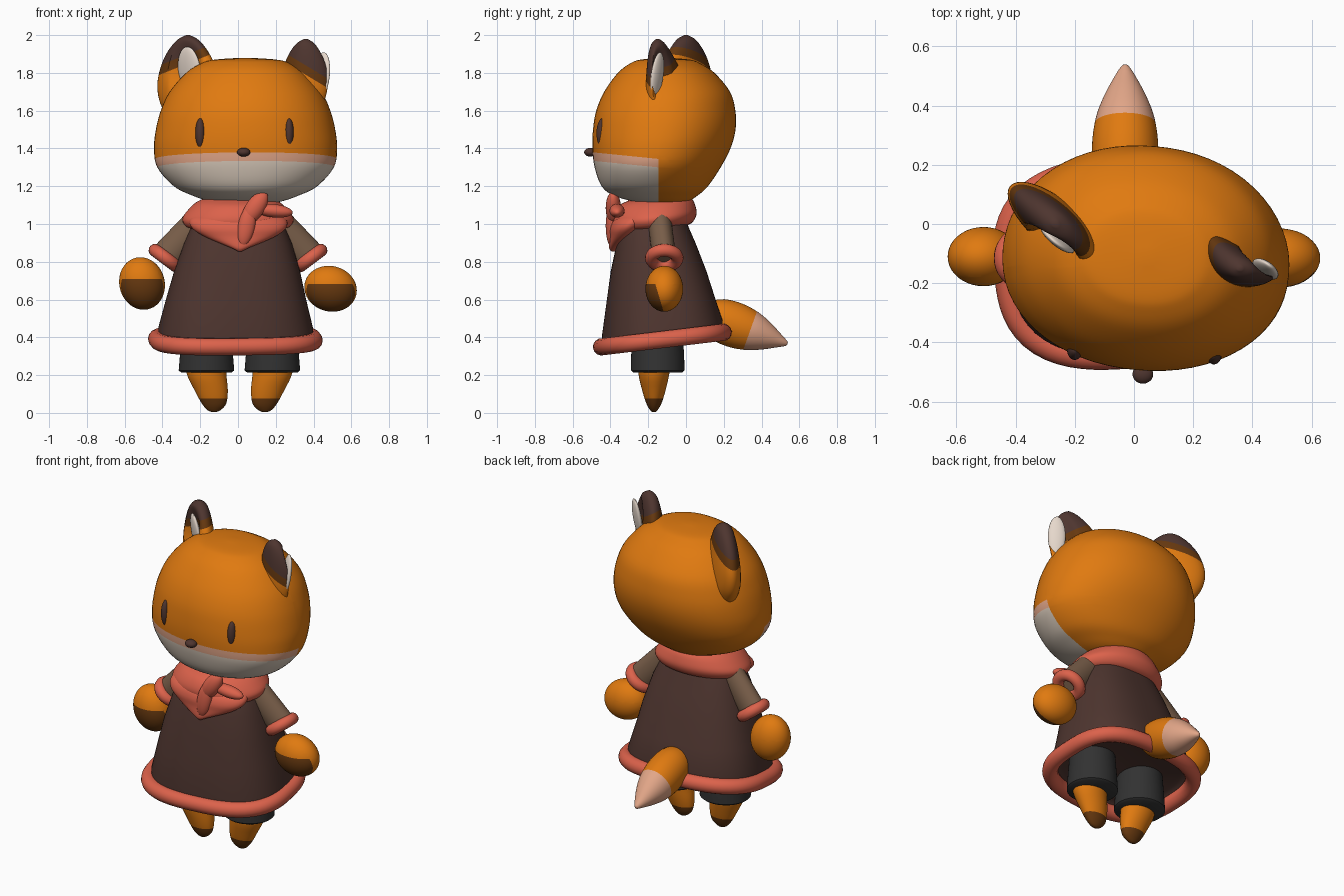
import bpy, bmesh
from math import sin, cos, pi, radians
from mathutils import Vector, Matrix

if "Cube" in bpy.data.objects:
    bpy.data.objects.remove(bpy.data.objects["Cube"])


def material(name, hexa):
    m = bpy.data.materials.new(name)
    rgb = [int(hexa[i:i + 2], 16) / 255 for i in range(0, 6, 2)]
    lin = [((c + .055) / 1.055) ** 2.4 if c > .04 else c / 12.92 for c in rgb] + [1]
    m.use_nodes = True
    m.diffuse_color = lin
    m.node_tree.nodes["Principled BSDF"].inputs["Base Color"].default_value = lin
    return m


ORANGE = material("orange fur", "E07A10")
BROWN = material("brown fur", "66380F")
DARK = material("dark brown", "4E352F")
CREAM = material("cream ear", "E6D8CC")
MUZZLE = material("cream muzzle", "DACBBB")
PEACH = material("peach fur", "E2A688")
RED = material("coral cloth", "DC624B")
TAN = material("tan sleeve", "7A5F4A")
CHARCOAL = material("charcoal cloth", "323232")


def finish(name, bm, mats, rule=None, matrix=Matrix()):
    """Turn a bmesh into a smooth object; rule(centre) picks the colour slot."""
    bm.transform(matrix)
    bmesh.ops.recalc_face_normals(bm, faces=bm.faces)
    if rule:
        for f in bm.faces:
            f.material_index = rule(f.calc_center_median())
    mesh = bpy.data.meshes.new(name)
    bm.to_mesh(mesh)
    bm.free()
    ob = bpy.data.objects.new(name, mesh)
    bpy.context.collection.objects.link(ob)
    for m in mats:
        mesh.materials.append(m)
    bpy.ops.object.select_all(action='DESELECT')
    ob.select_set(True)
    bpy.context.view_layer.objects.active = ob
    bpy.ops.object.shade_smooth_by_angle(angle=radians(40))


def cut(bm, point, normal):
    geom = bm.verts[:] + bm.edges[:] + bm.faces[:]
    bmesh.ops.bisect_plane(bm, geom=geom, plane_co=point, plane_no=normal)


def spline(rows, steps):
    """Catmull-Rom rows between the given rows."""
    out = []
    for i in range(len(rows) - 1):
        p = [rows[max(0, min(len(rows) - 1, i + k))] for k in (-1, 0, 1, 2)]
        for s in range(steps):
            t = s / steps
            out.append([b + .5 * t * (c - a + t * (2*a - 5*b + 4*c - d + t * (3*(b - c) + d - a)))
                        for a, b, c, d in zip(*p)])
    return out + [rows[-1]]


def oval(rx, ry, a, n, turn=0):
    c, s = cos(a), sin(a)
    k = (abs(c) ** n + abs(s) ** n) ** (-1 / n)
    x, y = rx * c * k, ry * s * k
    return x * cos(turn) - y * sin(turn), x * sin(turn) + y * cos(turn)


def loft(rows, steps=4, segs=48, n=2.0, tilt=lambda z: 0, turn=lambda z: 0):
    """Skin stacked ovals; each row is z, cx, cy, rx, ry. Rings may lean along y and turn about z."""
    bm = bmesh.new()
    rings = []
    for z, cx, cy, rx, ry in spline(rows, steps):
        ring = []
        for i in range(segs):
            x, y = oval(max(rx, .004), max(ry, .004), 2 * pi * i / segs, n, turn(z))
            ring.append(bm.verts.new((cx + x, cy + y, z + tilt(z) * y)))
        rings.append(ring)
    for a, b in zip(rings, rings[1:]):
        for i in range(segs):
            j = (i + 1) % segs
            bm.faces.new((a[i], a[j], b[j], b[i]))
    bm.faces.new(rings[0])
    bm.faces.new(rings[-1])
    return bm


def along(start, end):
    """Matrix placing local z along start -> end."""
    d = Vector(end) - Vector(start)
    return Matrix.Translation(start) @ d.to_track_quat('Z', 'Y').to_matrix().to_4x4()


def sphere(pos, size, rot=Matrix()):
    bm = bmesh.new()
    bmesh.ops.create_uvsphere(bm, u_segments=40, v_segments=28, radius=1)
    bm.transform(Matrix.Translation(pos) @ rot @ Matrix.Diagonal((*size, 1)))
    return bm


def ball(name, pos, size, mat, rot=Matrix()):
    finish(name, sphere(pos, size, rot), [mat])


def tube(name, points, radius, mat):
    cu = bpy.data.curves.new(name, 'CURVE')
    cu.dimensions = '3D'
    cu.bevel_depth = radius
    cu.bevel_resolution = 5
    sp = cu.splines.new('POLY')
    sp.points.add(len(points) - 1)
    for p, co in zip(sp.points, points):
        p.co = (*co, 1)
    sp.use_cyclic_u = True
    sp.use_smooth = True
    cu.materials.append(mat)
    ob = bpy.data.objects.new(name, cu)
    bpy.context.collection.objects.link(ob)
    bpy.ops.object.select_all(action='DESELECT')
    ob.select_set(True)
    bpy.context.view_layer.objects.active = ob
    bpy.ops.object.convert(target='MESH')


# Head, slightly turned, with a cream muzzle and a peach border
head = loft([(1.10, .04, -.12, .03, .03), (1.115, .04, -.13, .17, .13), (1.15, .04, -.16, .28, .22),
             (1.2, .04, -.165, .38, .28), (1.3, .04, -.15, .468, .332), (1.4, .04, -.13, .485, .364),
             (1.5, .04, -.115, .475, .376), (1.6, .04, -.107, .449, .367), (1.7, .04, -.10, .402, .332),
             (1.8, .04, -.105, .315, .255), (1.85, .04, -.11, .235, .185), (1.87, .04, -.11, .165, .13),
             (1.88, .04, -.11, .02, .02)], 5, 64, 2.1, turn=lambda z: -.09)
level = lambda c: c.z + .1 * (c.y + .45)
for h in (1.375, 1.33):
    cut(head, (0, -.45, h), (0, .1, 1))
cut(head, (0, -.145, 0), (0, 1, 0))
finish("head", head, [ORANGE, PEACH, MUZZLE],
       lambda c: 0 if c.y > -.145 or level(c) > 1.375 else 1 if level(c) > 1.33 else 2)

# Eyes and nose
for side, x, y in (("right", -.2, -.425), ("left", .27, -.44)):
    ball(side + "_eye", (x, y, 1.48), (.026, .034, .08), DARK)
ball("nose", (.03, -.507, 1.38), (.035, .032, .023), DARK)


# Cupped ears with dark tips and cream inner patches
def ear(side, pos, angle, width, thick, lean, curl, patch, patch_size, patch_tilt, slope, tip):
    spin = Matrix.Rotation(radians(angle), 4, 'Z')
    place = Matrix.Translation(pos) @ spin
    rows = [(-.2, .11, .06), (-.1, .18, .08), (0, .2, .08), (.1, .175, .07),
            (.18, .125, .058), (.235, .065, .04), (.26, .01, .01)]
    bm = loft([(z, lean * z, 0, w * width, t * thick) for z, w, t in rows], 5, 40)
    for v in bm.verts:
        if v.co.y < 0:
            reach = ((v.co.x - patch[0]) / .11) ** 2 + ((v.co.z - patch[2]) / .17) ** 2
            v.co.y *= 1 - .9 * max(0, 1 - reach)
        v.co.y -= curl * v.co.x ** 2
    bm.transform(place)
    for h in (tip, tip - .05):
        cut(bm, (pos[0], 0, h), (slope, 0, 1))
    mark = lambda c: c.z + slope * (c.x - pos[0])
    finish(side + "_ear", bm, [ORANGE, BROWN, DARK],
           lambda c: 2 if mark(c) > tip else 1 if mark(c) > tip - .05 else 0)
    ball(side + "_inner_ear", place @ Vector(patch), patch_size, CREAM,
         spin @ Matrix.Rotation(patch_tilt, 4, 'X'))


ear("right", (-.265, 0, 1.74), -40, 1, 1, 0, 0, (.035, -.03, .075), (.075, .022, .125), .15, -.4, 1.9)
ear("left", (.325, -.13, 1.72), 145, .75, .85, -.15, 2, (-.11, -.05, .07), (.05, .02, .12), .15, .6, 1.86)


# Dress with an open skirt, turned a little towards the hem
def twist(z):
    return .09 * max(0, min(1, (1.02 - z) / .5))


finish("dress", loft([(.43, -.01, -.125, .36, .26), (.415, -.01, -.125, .39, .29), (.385, -.01, -.125, .41, .312),
                      (.45, -.012, -.125, .408, .315), (.6, -.01, -.135, .37, .283),
                      (.75, -.005, -.145, .333, .252), (.9, 0, -.158, .285, .208),
                      (.98, 0, -.165, .25, .18), (1.06, 0, -.165, .2, .15), (1.12, 0, -.165, .12, .1)],
                     1, 64, 2.6, lambda z: .12 if z < .5 else .06 if z < .7 else 0, twist), [DARK])
hem = []
for i in range(72):
    x, y = oval(.414, .316, 2 * pi * i / 72, 2.8, twist(.4))
    hem.append((x - .014, y - .125, .388 + .12 * y))
tube("hem", hem, .046, RED)

# Neckerchief: collar roll, front point and knot
finish("neckerchief", loft([(.97, 0, -.17, .2, .15), (.985, 0, -.17, .27, .2), (1.025, 0, -.17, .295, .225),
                            (1.07, 0, -.17, .268, .221), (1.115, 0, -.165, .22, .195),
                            (1.14, 0, -.16, .16, .14)], tilt=lambda z: .1), [RED])
finish("neckerchief_point", loft([(.855, .01, -.385, .01, .01), (.875, .01, -.378, .05, .03),
                                  (.93, .01, -.335, .18, .07), (.98, .005, -.305, .25, .1),
                                  (1.03, 0, -.27, .25, .11), (1.08, 0, -.22, .17, .08)]), [RED])
ball("knot_upper_tail", (.09, -.385, 1.085), (.05, .04, .1), RED, Matrix.Rotation(.6, 4, 'Y'))
ball("knot_lower_tail", (.045, -.395, .99), (.045, .03, .11), RED, Matrix.Rotation(.2, 4, 'Y'))
ball("knot_side_tail", (.19, -.365, 1.07), (.1, .04, .035), RED, Matrix.Rotation(.1, 4, 'Y'))

# Sleeves, cuffs, hands, shorts and legs
hands = {-1: ((-.508, -.11, .685), (.12, .1, .14)), 1: ((.49, -.115, .657), (.14, .1, .12))}
for s, side in ((-1, "right"), (1, "left")):
    wrist = Vector((s * .385, -.115, .82))
    arm = along((s * .2, -.14, 1.02), wrist)
    finish(side + "_sleeve", loft([(0, 0, 0, .062, .08), (.27, 0, 0, .062, .085)], 1, 32), [TAN], None, arm)
    turn = along(wrist, wrist + Vector((s * .6, 0, -.8)))
    tube(side + "_cuff", [turn @ Vector((.068 * cos(a), .068 * sin(a), 0))
                          for a in (2 * pi * i / 32 for i in range(32))], .034, RED)

    # Brown palm patch on the lower front of each hand
    pos, size = hands[s]
    top, front = pos[2] + .025, pos[1] - .04
    lean = lambda c: c.y + .3 * (c.z - pos[2])
    hand = sphere(pos, size, Matrix.Rotation(s * .25, 4, 'Y'))
    cut(hand, (0, 0, top), (0, 0, 1))
    cut(hand, (0, front, pos[2]), (0, 1, .3))
    finish(side + "_hand", hand, [ORANGE, BROWN], lambda c: int(c.z < top and lean(c) < front))

    hip = -.167 if s < 0 else .182
    finish(side + "_shorts", loft([(.215, hip, -.15, .135, .13), (.225, hip, -.15, .147, .142),
                                   (.31, hip, -.15, .14, .14), (.44, hip, -.15, .13, .13)], 1), [CHARCOAL])
    toe = hip - s * .04
    leg = loft([(.004, toe, -.17, .01, .008), (.015, toe, -.17, .035, .02), (.05, toe, -.17, .065, .04),
                (.12, toe + s * .015, -.17, .088, .062), (.21, hip, -.17, .105, .082),
                (.3, hip, -.165, .105, .085)])
    cut(leg, (0, 0, .075), (0, 0, 1))
    finish(side + "_leg", leg, [ORANGE, BROWN], lambda c: int(c.z < .075))

# Tail with a peach tip
tail = loft([(0, 0, 0, .07, .07), (.08, 0, 0, .105, .11), (.18, 0, 0, .112, .12), (.28, 0, 0, .1, .104),
             (.36, 0, 0, .072, .072), (.43, 0, 0, .037, .035), (.468, 0, 0, .014, .014), (.475, 0, 0, .004, .004)])
cut(tail, (0, 0, .265), (0, 0, 1))
base, end = (-.03, .09, .525), (-.03, .538, .365)
axis = (Vector(end) - Vector(base)).normalized()
finish("tail", tail, [ORANGE, PEACH], lambda c: int((c - Vector(base)).dot(axis) > .265), along(base, end))
